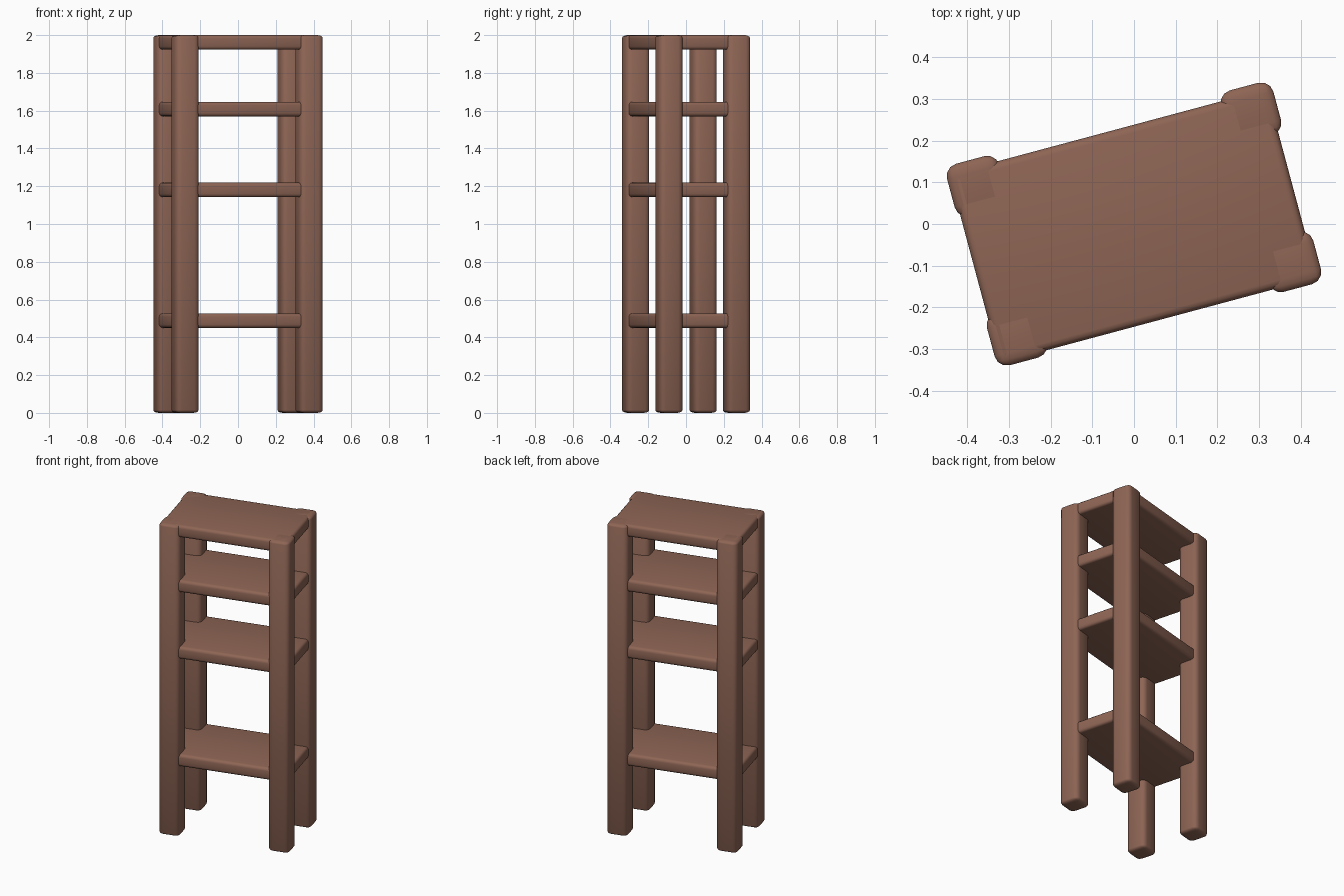
import bpy
import math
from mathutils import Matrix

if "Cube" in bpy.data.objects:
    bpy.data.objects.remove(bpy.data.objects["Cube"])

TURN = Matrix.Rotation(math.radians(15), 4, 'Z')  # whole stand is turned 15 degrees

wood = bpy.data.materials.new("brown_wood")
wood.diffuse_color = (0.27, 0.13, 0.09, 1)
wood.use_nodes = True
wood.node_tree.nodes["Principled BSDF"].inputs["Base Color"].default_value = wood.diffuse_color


def rounded_box(name, lo, hi, radius, z_squash=1.0):
    """Box between two corners with rounded edges; z_squash flattens the end rounding."""
    size = [b - a for a, b in zip(lo, hi)]
    mid = [(a + b) / 2 for a, b in zip(lo, hi)]
    bpy.ops.mesh.primitive_cube_add(size=1)
    ob = bpy.context.object
    ob.name = name
    ob.data.transform(Matrix.Diagonal((size[0], size[1], size[2] / z_squash, 1)))
    bevel = ob.modifiers.new("round", 'BEVEL')
    bevel.width = radius
    bevel.segments = 3
    bpy.ops.object.modifier_apply(modifier="round")
    ob.data.transform(TURN @ Matrix.Translation(mid) @ Matrix.Diagonal((1, 1, z_squash, 1)))
    ob.data.materials.append(wood)
    bpy.ops.object.shade_smooth_by_angle(angle=math.radians(35))
    return ob


# Four full-height posts
for side, sx in (("left", -1), ("right", 1)):
    for end, sy in (("front", -1), ("back", 1)):
        cx, cy = sx * 0.34, sy * 0.185
        rounded_box(f"{end}_{side}_post",
                    (cx - 0.065, cy - 0.065, 0), (cx + 0.065, cy + 0.065, 2), 0.03, 0.5)

# Three shelves and the top board, set just inside the posts' outer faces
for name, z in (("lower_shelf", 0.45), ("middle_shelf", 1.142),
                ("upper_shelf", 1.57), ("top_board", 1.923)):
    rounded_box(name, (-0.397, -0.238, z), (0.391, 0.23, z + 0.077), 0.018)
